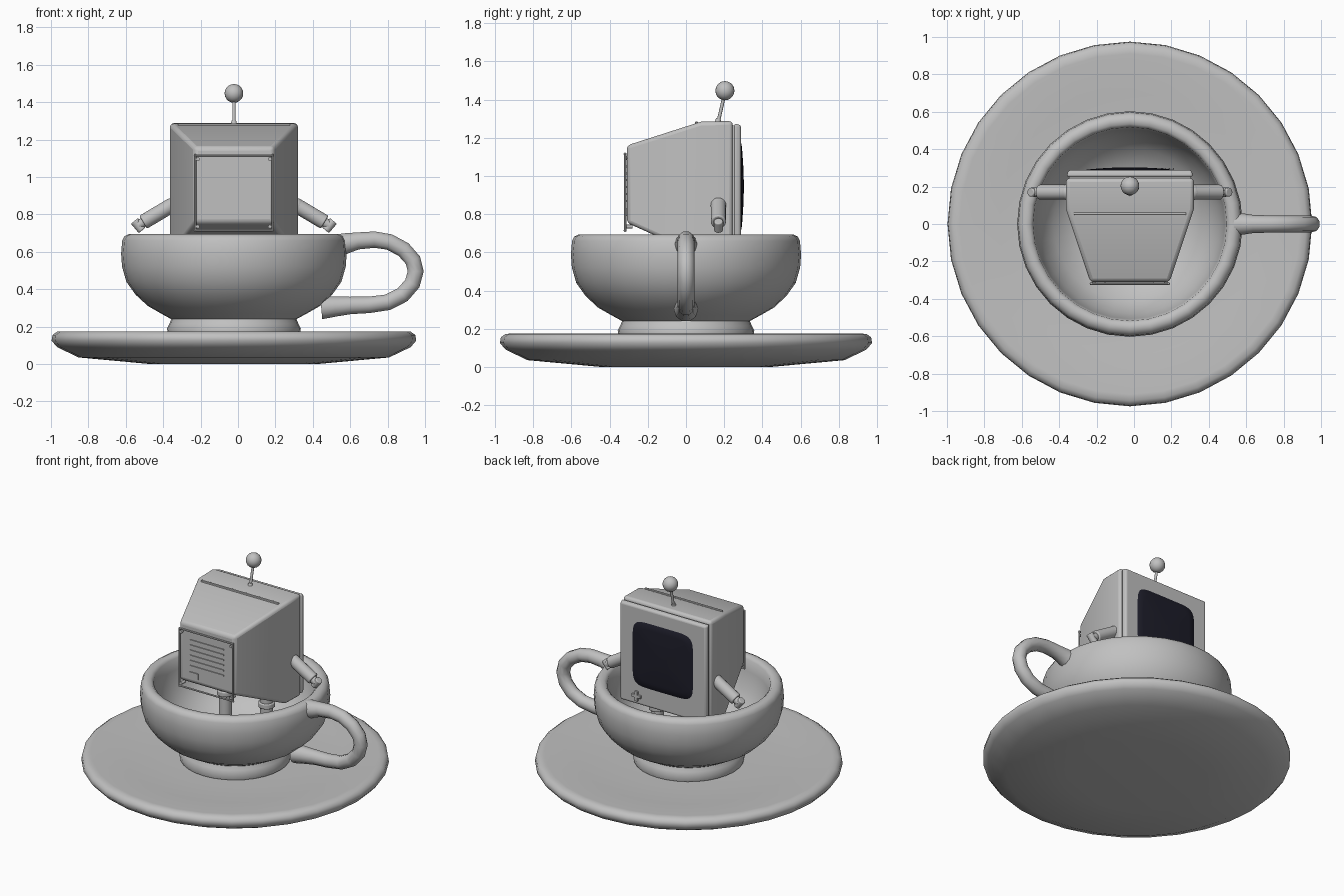
import bpy, bmesh, math
from mathutils import Vector

if "Cube" in bpy.data.objects:
    bpy.data.objects.remove(bpy.data.objects["Cube"])

CX = -0.022  # the cup, saucer and robot share this axis


def material(name, rgb):
    m = bpy.data.materials.new(name)
    m.diffuse_color = (*rgb, 1)
    m.use_nodes = True
    m.node_tree.nodes["Principled BSDF"].inputs["Base Color"].default_value = m.diffuse_color
    return m


GREY = material("clay grey", (0.53, 0.53, 0.53))
DARK = material("screen black", (0.012, 0.012, 0.022))


def finish(name, bm, mat=GREY, bevel=0, angle=40):
    bmesh.ops.recalc_face_normals(bm, faces=bm.faces)
    me = bpy.data.meshes.new(name)
    bm.to_mesh(me)
    bm.free()
    ob = bpy.data.objects.new(name, me)
    bpy.context.collection.objects.link(ob)
    me.materials.append(mat)
    if bevel:
        b = ob.modifiers.new("soft edges", 'BEVEL')
        b.width, b.segments, b.limit_method = bevel, 3, 'ANGLE'
    bpy.ops.object.select_all(action='DESELECT')
    ob.select_set(True)
    bpy.context.view_layer.objects.active = ob
    bpy.ops.object.shade_smooth_by_angle(angle=math.radians(angle))
    return ob


def bridge(bm, a, b):
    for i in range(len(a)):
        j = (i + 1) % len(a)
        bm.faces.new((a[i], a[j], b[j], b[i]))


def lathe(name, profile, sides=32):
    """Revolve (radius, z) points; both ends close on the axis."""
    bm = bmesh.new()
    rings = [[bm.verts.new((CX + r * math.cos(2 * math.pi * i / sides),
                            r * math.sin(2 * math.pi * i / sides), z))
              for i in range(sides)] for r, z in profile]
    for a, b in zip(rings, rings[1:]):
        bridge(bm, a, b)
    bm.faces.new(rings[0])
    bm.faces.new(rings[-1])
    return finish(name, bm, angle=50)


def loft(name, sections, bevel):
    """Boxes lofted along y from (y, half width, z low, z high)."""
    bm = bmesh.new()
    rings = [[bm.verts.new((CX + sx * w, y, z)) for sx, z in
              ((-1, lo), (1, lo), (1, hi), (-1, hi))] for y, w, lo, hi in sections]
    for a, b in zip(rings, rings[1:]):
        bridge(bm, a, b)
    bm.faces.new(rings[0])
    bm.faces.new(rings[-1])
    return finish(name, bm, bevel=bevel)


def box(name, x, y, z, sx, sy, sz, bevel=0):
    return loft(name, [(y - sy / 2, sx / 2, z - sz / 2, z + sz / 2),
                       (y + sy / 2, sx / 2, z - sz / 2, z + sz / 2)], bevel), x


def plate(name, x, y, z, sx, sy, sz, bevel=0):
    ob, dx = box(name, x, y, z, sx, sy, sz, bevel)
    ob.location.x = dx


def rod(name, a, b, r, r2=None, sides=16, bevel=0):
    a, b = Vector(a) + Vector((CX, 0, 0)), Vector(b) + Vector((CX, 0, 0))
    bm = bmesh.new()
    bmesh.ops.create_cone(bm, cap_ends=True, segments=sides, radius1=r,
                          radius2=r2 or r, depth=(b - a).length)
    q = Vector((0, 0, 1)).rotation_difference(b - a)
    for v in bm.verts:
        v.co = q @ v.co + (a + b) / 2
    return finish(name, bm, bevel=bevel)


def ball(name, c, r, sides=20):
    bm = bmesh.new()
    bmesh.ops.create_uvsphere(bm, u_segments=sides, v_segments=sides // 2, radius=r)
    bmesh.ops.translate(bm, verts=bm.verts, vec=Vector(c) + Vector((CX, 0, 0)))
    return finish(name, bm)


# Saucer and cup
lathe("saucer", [(.45, 0), (.83, .035), (.945, .09), (.975, .125), (.97, .155),
                 (.945, .173), (.91, .174), (.7, .155), (.45, .145), (.2, .145)])
lathe("cup", [(.3, .15), (.35, .15), (.358, .19), (.345, .215), (.335, .24), (.39, .27),
              (.46, .31), (.525, .37), (.575, .44), (.598, .52), (.603, .59),
              (.597, .66), (.585, .683), (.562, .694), (.535, .692), (.518, .675),
              (.508, .6), (.48, .48), (.41, .37), (.29, .29), (.15, .265), (.03, .26)])

# Cup handle: a tube with flared ends
path = [(.53, .63, .066), (.575, .645, .058), (.64, .658, .048), (.73, .665, .046),
        (.81, .652, .045), (.885, .612, .045), (.935, .555, .045), (.95, .495, .045),
        (.932, .43, .045), (.88, .37, .045), (.8, .33, .045), (.7, .316, .046),
        (.6, .313, .049), (.52, .307, .056), (.445, .3, .064)]
cu = bpy.data.curves.new("cup_handle", 'CURVE')
cu.dimensions, cu.bevel_depth, cu.bevel_resolution, cu.use_fill_caps = '3D', 1, 3, True
sp = cu.splines.new('POLY')
sp.points.add(len(path) - 1)
for p, (x, z, r) in zip(sp.points, path):
    p.co, p.radius = (x, 0, z, 1), r
sp.use_smooth = True
cu.materials.append(GREY)
bpy.context.collection.objects.link(bpy.data.objects.new("cup_handle", cu))

# Monitor body: straight front section, tapering rear, separate bezel
loft("monitor_shell", [(-.31, .212, .755, 1.16), (.08, .342, .58, 1.285),
                       (.245, .342, .575, 1.288)], .02)
loft("bezel_gap", [(.23, .325, .59, 1.265), (.26, .325, .59, 1.265)], 0)
loft("bezel", [(.253, .338, .58, 1.275), (.288, .33, .588, 1.267)], .012)
plate("top_ridge", 0, .055, 1.278, .6, .014, .016, .004)

# Bulging screen: rounded rectangle rings rising to a centre
bm = bmesh.new()
rings = []
for t in (1, .97, .8, .55, .3, .1):
    ring = []
    for i in range(48):
        c, s = math.cos(i * math.pi / 24), math.sin(i * math.pi / 24)
        ring.append(bm.verts.new((
            CX + t * .238 * math.copysign(abs(c) ** .3, c),
            .284 if t == 1 else .29 + .013 * (1 - t * t),
            .945 + t * .232 * math.copysign(abs(s) ** .3, s))))
    rings.append(ring)
for a, b in zip(rings, rings[1:]):
    bridge(bm, a, b)
bm.faces.new(rings[-1])
bm.faces.new(rings[0])
finish("screen", bm, DARK)

# Cross-shaped control below the screen
plate("control_cross_wide", .2, .292, .645, .07, .016, .022, .003)
plate("control_cross_tall", .2, .292, .645, .022, .016, .07, .003)

# Vents and label on the back
for i in range(6):
    plate("vent_slat", 0, -.312, 1.05 - i * .036, .26, .009, .01)
plate("back_label", -.1, -.312, .81, .07, .009, .04)

# Wire frame standing behind the rear face
W, LO, HI, Y = .207, .715, 1.115, -.319
corners = [(-W, Y, LO), (W, Y, LO), (W, Y, HI), (-W, Y, HI)]
for i in range(4):
    rod("frame_bar", corners[i], corners[(i + 1) % 4], .006, sides=8)
    x, _, z = corners[i]
    ball("frame_corner", corners[i], .008, 8)
    rod("frame_screw", (x * .93, -.326, z + (.02 if z < 1 else -.02)),
        (x * .93, -.28, z + (.02 if z < 1 else -.02)), .01, sides=10)

# Antenna
rod("antenna_base", (0, .165, 1.275), (0, .171, 1.3), .018, .013)
rod("antenna_stem", (0, .168, 1.28), (0, .2, 1.42), .009, sides=10)
ball("antenna_ball", (0, .204, 1.447), .05)

# Arms and legs, mirrored
for s in (-1, 1):
    ball("shoulder", (s * .335, .17, .845), .042)
    rod("arm", (s * .33, .17, .85), (s * .485, .17, .758), .04, bevel=.006)
    rod("wrist", (s * .48, .17, .76), (s * .51, .17, .742), .026)
    rod("hand", (s * .49, .17, .715), (s * .532, .17, .765), .024, bevel=.006)
    rod("leg", (s * .16, .12, .28), (s * .16, .12, .6), .042)
    rod("leg_ring", (s * .16, .12, .5), (s * .16, .12, .535), .054, bevel=.006)
    rod("foot", (s * .16, .12, .26), (s * .16, .12, .34), .07, .05, bevel=.01)
